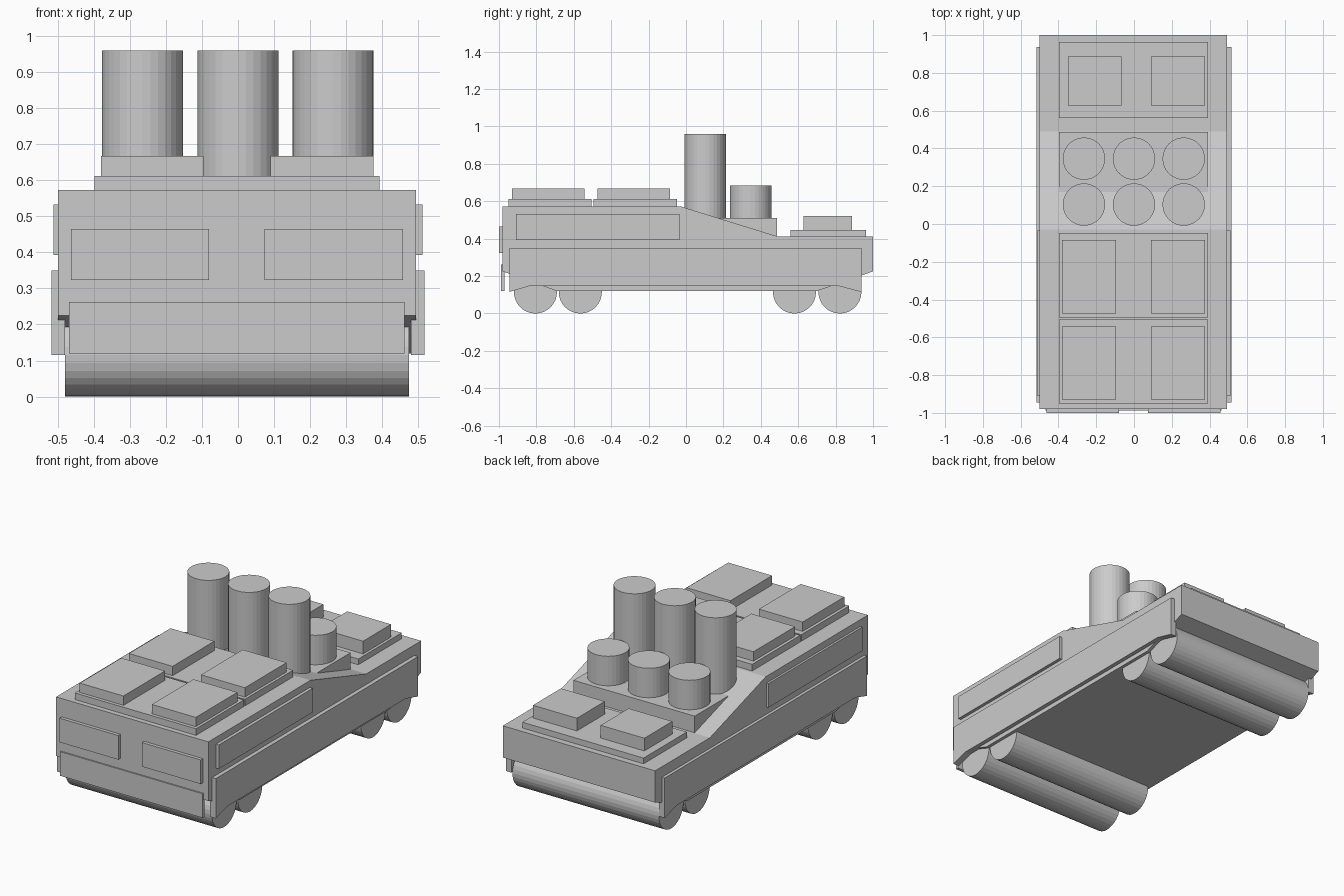
import bpy
import bmesh
import math
from mathutils import Matrix

cube = bpy.data.objects.get("Cube")
if cube:
    bpy.data.objects.remove(cube, do_unlink=True)

grey = bpy.data.materials.new("plain grey")
grey.use_nodes = True
COLOUR = (0.6, 0.6, 0.6, 1)
grey.diffuse_color = COLOUR
grey.node_tree.nodes["Principled BSDF"].inputs["Base Color"].default_value = COLOUR

MID = -0.003  # hull centre line


def add_object(name, bm):
    bmesh.ops.recalc_face_normals(bm, faces=bm.faces)
    mesh = bpy.data.meshes.new(name)
    bm.to_mesh(mesh)
    bm.free()
    mesh.materials.append(grey)
    obj = bpy.data.objects.new(name, mesh)
    bpy.context.collection.objects.link(obj)
    return obj


def extrude_side(name, profile, x0, x1):
    """Extrude a (y, z) side profile from x0 to x1."""
    bm = bmesh.new()
    face = bm.faces.new([bm.verts.new((x0, y, z)) for y, z in profile])
    new = bmesh.ops.extrude_face_region(bm, geom=[face])["geom"]
    verts = [v for v in new if isinstance(v, bmesh.types.BMVert)]
    bmesh.ops.translate(bm, verts=verts, vec=(x1 - x0, 0, 0))
    return add_object(name, bm)


def box(name, xs, ys, zs):
    (y0, y1), (z0, z1) = ys, zs
    return extrude_side(name, [(y0, z0), (y1, z0), (y1, z1), (y0, z1)], *xs)


def cylinder(name, centre, radius, length, along_x=False):
    bm = bmesh.new()
    turn = Matrix.Rotation(math.pi / 2, 4, "Y") if along_x else Matrix()
    bmesh.ops.create_cone(bm, cap_ends=True, segments=32, radius1=radius,
                          radius2=radius, depth=length,
                          matrix=Matrix.Translation(centre) @ turn)
    return add_object(name, bm)


# Hull with sloping rear deck and undercut ends
extrude_side("hull", [(-0.69, 0.12), (0.7, 0.12), (1.0, 0.225), (1.0, 0.412),
                      (0.49, 0.412), (-0.03, 0.573), (-0.98, 0.573),
                      (-0.98, 0.225)], MID - 0.496, MID + 0.496)

# Rollers under both ends
for name, y in (("front_roller", -0.805), ("front_inner_roller", -0.565),
                ("rear_inner_roller", 0.58), ("rear_roller", 0.823)):
    cylinder(name, (MID, y, 0.115), 0.115, 0.954, along_x=True)

# Side skirts and upper side plates
skirt = [(-0.945, 0.115), (-0.84, 0.146), (0.82, 0.146), (0.937, 0.115),
         (0.937, 0.35), (-0.945, 0.35)]
for side, s in (("left", 1), ("right", -1)):
    extrude_side(side + "_skirt", skirt, s * 0.48, s * 0.517)
    box(side + "_upper_plate", (s * 0.48, s * 0.512), (-0.91, -0.035), (0.392, 0.533))
    # Raised front panels
    box(side + "_front_panel", (MID + s * 0.077, MID + s * 0.46),
        (-1.0, -0.97), (0.323, 0.465))
box("front_lower_plate", (MID - 0.465, MID + 0.465), (-0.988, -0.97), (0.12, 0.262))

# Deck plates, each with a pair of raised hatches
decks = (("front", (-0.95, -0.505), (-0.93, -0.543), 0.56, 0.612, 0.667),
         ("middle", (-0.495, -0.047), (-0.473, -0.085), 0.56, 0.612, 0.667),
         ("rear", (0.56, 0.963), (0.627, 0.887), 0.4, 0.446, 0.521))
for name, plate_y, hatch_y, low, plate_top, hatch_top in decks:
    box(name + "_deck_plate", (MID - 0.395, MID + 0.395), plate_y, (low, plate_top))
    right = (-0.35, -0.065) if name == "rear" else (-0.38, -0.095)
    box(name + "_right_hatch", right, hatch_y, (low, hatch_top))
    box(name + "_left_hatch", (0.09, 0.376), hatch_y, (low, hatch_top))

# Platform on the slope with tall and short stacks
box("stack_platform", (MID - 0.395, MID + 0.395), (0.17, 0.487), (0.4, 0.511))
for side, x in (("right", -0.265), ("middle", 0), ("left", 0.263)):
    cylinder(side + "_tall_stack", (x, 0.103, 0.71), 0.112, 0.5)
    cylinder(side + "_short_stack", (x, 0.346, 0.573), 0.112, 0.224)
